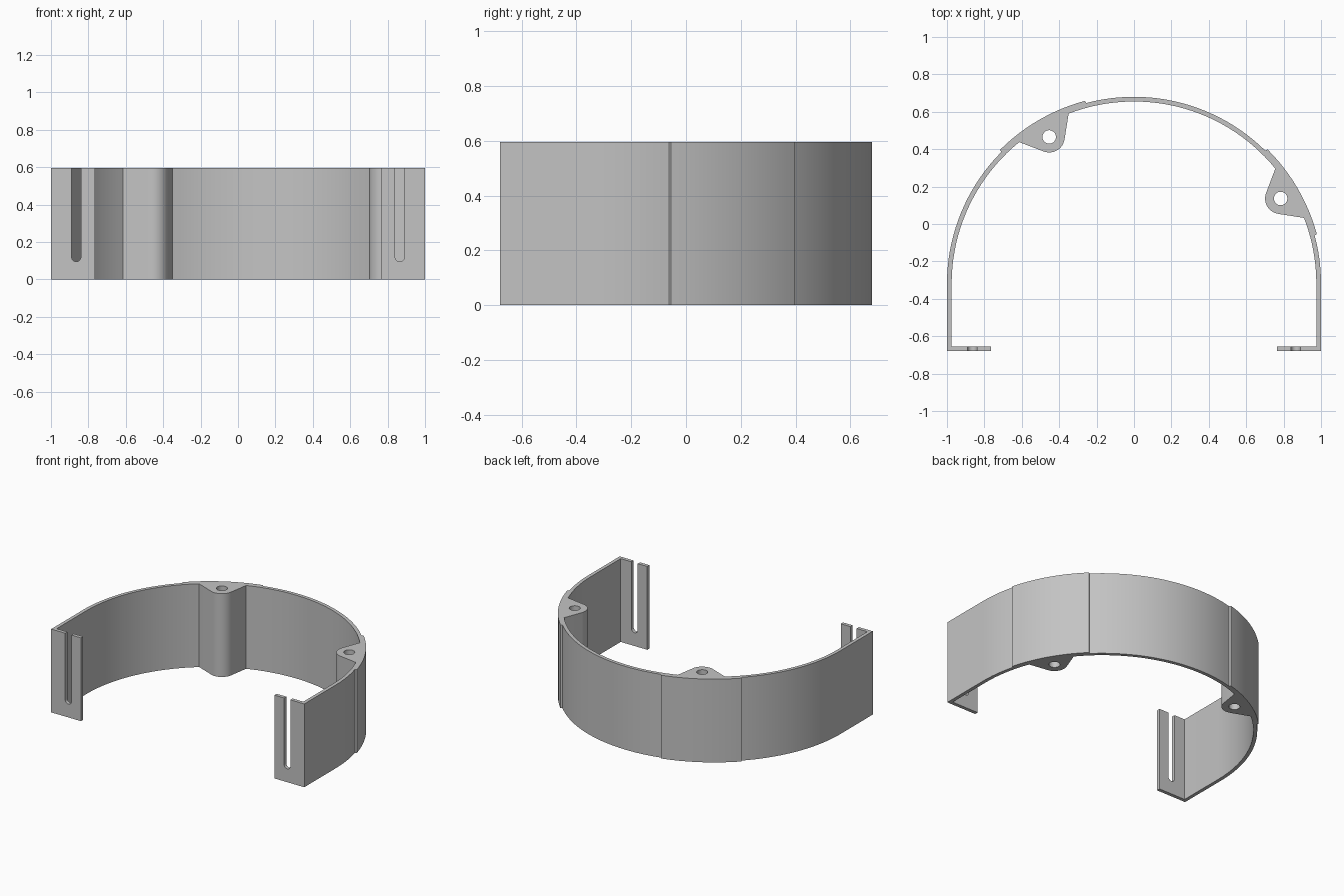
import bpy, bmesh
from math import sin, cos, asin, acos, atan2, hypot, radians, pi
from mathutils import Vector

HEIGHT = 0.595
CY = -0.32            # centre of the half ring
R_OUT, R_IN, R_PAD = 1.0, 0.975, 1.013
FRONT, WALL, FOOT_X = -0.68, 0.025, 0.765
BOSS_R, BOSS_DIST, HOLE_R = 0.083, 0.907, 0.036
BOSS_ANGLES = (radians(30.2), radians(120))

old = bpy.data.objects.get("Cube")
if old:
    bpy.data.objects.remove(old, do_unlink=True)

mat = bpy.data.materials.new("plain grey")
mat.use_nodes = True
grey = (0.55, 0.55, 0.55, 1)
mat.diffuse_color = grey
mat.node_tree.nodes["Principled BSDF"].inputs["Base Color"].default_value = grey


def arc(cx, cy, r, a, b, step=radians(2.5)):
    """Points along an arc from angle a to angle b."""
    n = max(2, round(abs(b - a) / step))
    return [Vector((cx + r * cos(a + (b - a) * i / n),
                    cy + r * sin(a + (b - a) * i / n))) for i in range(n + 1)]


def prism(name, outline, start, depth, upright=False):
    """Extrude an outline along z, or along y when upright (outline in x, z)."""
    bm = bmesh.new()
    place = (lambda p: (p.x, start, p.y)) if upright else (lambda p: (p.x, p.y, start))
    face = bm.faces.new([bm.verts.new(place(p)) for p in outline])
    made = bmesh.ops.extrude_face_region(bm, geom=[face])["geom"]
    bmesh.ops.translate(bm, vec=(0, depth, 0) if upright else (0, 0, depth),
                        verts=[g for g in made if isinstance(g, bmesh.types.BMVert)])
    bmesh.ops.recalc_face_normals(bm, faces=bm.faces)
    mesh = bpy.data.meshes.new(name)
    bm.to_mesh(mesh)
    bm.free()
    mesh.materials.append(mat)
    obj = bpy.data.objects.new(name, mesh)
    bpy.context.collection.objects.link(obj)
    return obj


def boss_inner(angle):
    """Inner outline of one screw boss: tangent sides around a rounded nose."""
    cx, cy = BOSS_DIST * cos(angle), CY + BOSS_DIST * sin(angle)
    half = radians(9)
    ends = [Vector((R_IN * cos(angle + s * half), CY + R_IN * sin(angle + s * half)))
            for s in (-1, 1)]
    tangents = []
    for end, s in zip(ends, (-1, 1)):
        dx, dy = end.x - cx, end.y - cy
        tangents.append(atan2(dy, dx) + s * acos(BOSS_R / hypot(dx, dy)))
    a, b = tangents
    while a > b:
        a -= 2 * pi
    while b - a > 2 * pi:
        a += 2 * pi
    # travel from a backwards around the side facing the ring centre
    nose = arc(cx, cy, BOSS_R, a, b - 2 * pi, radians(8))
    return [ends[0]] + nose + [ends[1]], half


# Outer outline: half ring with two slightly raised pads
outer, at = [], 0
pad = radians(15)
base = asin(R_PAD / R_OUT * sin(pad))
for ang in BOSS_ANGLES:
    outer += arc(0, CY, R_OUT, at, ang - base)
    outer += arc(0, CY, R_PAD, ang - pad, ang + pad)
    at = ang + base
outer += arc(0, CY, R_OUT, at, pi)

# Inner outline: half ring interrupted by the bosses
inner, at = [], 0
for ang in BOSS_ANGLES:
    nose, half = boss_inner(ang)
    inner += arc(0, CY, R_IN, at, ang - half)[:-1] + nose
    at = ang + half
inner += arc(0, CY, R_IN, at, pi)[1:]

# Inward-turned feet close the outline at both ends
foot = [Vector(p) for p in ((R_IN, FRONT + WALL), (FOOT_X, FRONT + WALL),
                            (FOOT_X, FRONT), (R_OUT, FRONT))]
left_foot = [Vector((-p.x, p.y)) for p in reversed(foot)]
body = prism("curved_bracket", outer + left_foot + inner[::-1] + foot, 0, HEIGHT)

# Cutters: screw holes and open-topped slots
cutters = []
for ang in BOSS_ANGLES:
    hole = arc(BOSS_DIST * cos(ang), CY + BOSS_DIST * sin(ang), HOLE_R,
               0, 2 * pi, radians(12))[:-1]
    cutters.append(prism("screw_hole_cutter", hole, -0.1, HEIGHT + 0.2))
for side in (-1, 1):
    x, r = side * 0.865, 0.025
    slot = arc(x, 0.12, r, pi, 2 * pi, radians(12))
    slot += [Vector((x + r, HEIGHT + 0.1)), Vector((x - r, HEIGHT + 0.1))]
    cutters.append(prism("slot_cutter", slot, FRONT - 0.05, WALL + 0.1, upright=True))

bpy.ops.object.select_all(action='DESELECT')
bpy.context.view_layer.objects.active = body
body.select_set(True)
for cutter in cutters:
    cutter.hide_render = True
    mod = body.modifiers.new("cut", 'BOOLEAN')
    mod.operation, mod.solver, mod.object = 'DIFFERENCE', 'EXACT', cutter
    bpy.ops.object.modifier_apply(modifier=mod.name)
    bpy.data.objects.remove(cutter, do_unlink=True)

bpy.ops.object.shade_smooth_by_angle(angle=radians(20))
